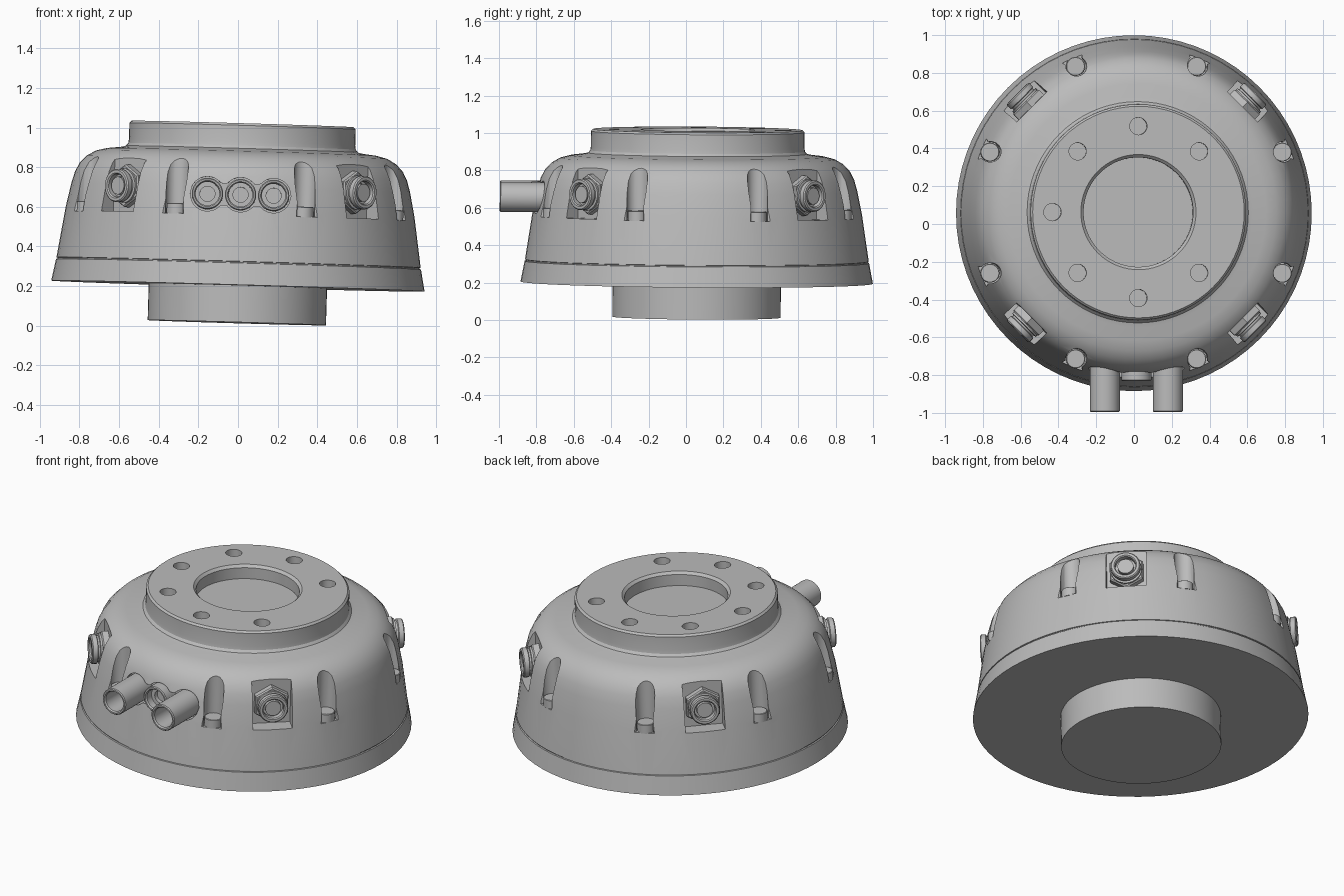
import bpy, bmesh, math
from mathutils import Matrix

if "Cube" in bpy.data.objects:
    bpy.data.objects.remove(bpy.data.objects["Cube"])

grey = bpy.data.materials.new("housing grey")
grey.use_nodes = True
grey.diffuse_color = (0.5, 0.5, 0.5, 1)
grey.node_tree.nodes["Principled BSDF"].inputs["Base Color"].default_value = (0.5, 0.5, 0.5, 1)

# The whole unit leans slightly on its axis
TILT = (Matrix.Translation((-0.006, 0.056, 0.0155))
        @ Matrix.Rotation(math.radians(1.68), 4, 'Y')
        @ Matrix.Rotation(math.radians(-0.4), 4, 'X'))
parts = []


def finish(bm, name, matrix=Matrix()):
    bmesh.ops.recalc_face_normals(bm, faces=bm.faces)
    bm.transform(matrix)
    mesh = bpy.data.meshes.new(name)
    bm.to_mesh(mesh)
    bm.free()
    obj = bpy.data.objects.new(name, mesh)
    bpy.context.collection.objects.link(obj)
    mesh.materials.append(grey)
    return obj


def lathe(name, profile, sides, matrix=Matrix()):
    """Turn a (radius, height) profile around the vertical axis."""
    bm = bmesh.new()
    vs = [bm.verts.new((r, 0, h)) for r, h in profile]
    es = [bm.edges.new(pair) for pair in zip(vs, vs[1:])]
    bmesh.ops.spin(bm, geom=vs + es, axis=(0, 0, 1), cent=(0, 0, 0),
                   angle=math.tau, steps=sides)
    bmesh.ops.remove_doubles(bm, verts=bm.verts, dist=1e-5)
    bmesh.ops.dissolve_limit(bm, angle_limit=0.001, verts=bm.verts, edges=bm.edges)
    return finish(bm, name, matrix)


def prism(name, outline, height, matrix=Matrix()):
    """Extrude a flat outline upwards."""
    bm = bmesh.new()
    face = bm.faces.new([bm.verts.new((x, y, 0)) for x, y in outline])
    top = bmesh.ops.extrude_face_region(bm, geom=[face])["geom"]
    moved = [v for v in top if isinstance(v, bmesh.types.BMVert)]
    bmesh.ops.translate(bm, verts=moved, vec=(0, 0, height))
    return finish(bm, name, matrix)


def rod(radius, length):
    return [(0, 0), (radius, 0), (radius, length), (0, length)]


def around(degrees, radius, height):
    """Upright placement at an angle around the axis."""
    return (Matrix.Rotation(math.radians(degrees), 4, 'Z')
            @ Matrix.Translation((radius, 0, height)))


OUTWARD = Matrix.Rotation(math.pi / 2, 4, 'Y')


def cut(target, cutter):
    mod = target.modifiers.new("cut", 'BOOLEAN')
    mod.object = cutter
    mod.operation = 'DIFFERENCE'
    mod.solver = 'EXACT'
    bpy.context.view_layer.objects.active = target
    bpy.ops.object.modifier_apply(modifier=mod.name)
    bpy.data.objects.remove(cutter)


# Domed housing with seam groove, mounting flange and central bore
housing = lathe("housing", [
    (0, 0.185), (0.942, 0.185), (0.921, 0.295), (0.914, 0.297), (0.914, 0.302),
    (0.919, 0.304), (0.88, 0.56), (0.855, 0.68), (0.838, 0.74), (0.815, 0.785),
    (0.78, 0.822), (0.735, 0.848), (0.68, 0.862), (0.61, 0.87), (0.586, 0.876),
    (0.574, 0.89), (0.571, 0.91), (0.571, 0.992), (0.56, 1.003), (0.305, 1.003),
    (0.29, 0.988), (0.29, 0.92), (0, 0.92)], 72)
parts.append(housing)
parts.append(lathe("base_boss", rod(0.45, 0.19), 64))

# Flange bolt holes, one position left blank
for i in range(1, 8):
    cut(housing, lathe("hole_cutter", rod(0.046, 0.2), 20, around(45 * i, 0.455, 0.94)))

# Flared screw pockets with their screws
nose = [(-0.055 * math.cos(a), 0.055 * math.sin(a))
        for a in [math.radians(-120 + 20 * k) for k in range(13)]]
flare = 0.0275 + 0.0476 + 0.2 * math.tan(math.radians(30))
pocket = nose + [(0.22, flare), (0.22, -flare)]
for i in range(8):
    angle = 22.5 + 45 * i
    cut(housing, prism("pocket_cutter", pocket, 0.5, around(angle, 0.84, 0.538)))
    parts.append(lathe(f"screw_{i + 1}", [(0, 0), (0.05, 0), (0.05, 0.05), (0.047, 0.053), (0, 0.053)],
                       24, around(angle, 0.838, 0.536)))

# Flat connector seats with a hex nut and an open threaded barrel
seat = [(0, -0.113), (0.3, -0.113), (0.3, 0.113), (0, 0.113)]
for i in range(4):
    angle = 45 + 90 * i
    cut(housing, prism("seat_cutter", seat, 0.5, around(angle, 0.79, 0.54)))
    place = around(angle, 0.785, 0.67) @ OUTWARD
    parts.append(lathe(f"connector_nut_{i + 1}", [
        (0, 0), (0.108, 0), (0.108, 0.04), (0.1, 0.047), (0, 0.047)], 6, place))
    parts.append(lathe(f"connector_barrel_{i + 1}", [
        (0, 0.04), (0.088, 0.04), (0.088, 0.058), (0.076, 0.06), (0.076, 0.07),
        (0.084, 0.074), (0.084, 0.1), (0.078, 0.106), (0.064, 0.106), (0.058, 0.1),
        (0.058, 0.07), (0, 0.07)], 28, place))
    parts.append(lathe(f"connector_core_{i + 1}", rod(0.045, 0.025), 20,
                       place @ Matrix.Translation((0, 0, 0.068))))

# Three-lobed recess at the front
PITCH, LOBE = 0.167, 0.087
front = around(-90, 0, 0.64) @ OUTWARD
steps = 60
xs = [(PITCH + LOBE) * (2 * k / steps - 1) for k in range(steps + 1)]


def lobe_height(x):
    near = min(abs(x - c) for c in (-PITCH, 0, PITCH))
    bulge = math.sqrt(max(LOBE ** 2 - near ** 2, 0))
    return max(bulge, 0.055) if abs(x) < PITCH else bulge


upper = [(lobe_height(x), x) for x in xs]
lower = [(-h, x) for h, x in reversed(upper[1:-1])]
cut(housing, prism("recess_cutter", upper + lower, 0.3,
                   front @ Matrix.Translation((0, 0, 0.795))))

# Hose stubs either side of a short plug socket
for name, offset, end in (("right_stub", -PITCH, 1.056), ("plug_socket", 0, 0.892),
                          ("left_stub", PITCH, 1.056)):
    place = front @ Matrix.Translation((0, offset, 0))
    parts.append(lathe(name, [
        (0, 0.78), (0.079, 0.78), (0.079, end - 0.005), (0.074, end), (0.066, end),
        (0.06, end - 0.008), (0.06, 0.84), (0.038, 0.84), (0.038, 0.815), (0, 0.815)],
        32, place))

# Lean everything together and smooth the rounded surfaces
bpy.ops.object.select_all(action='DESELECT')
for obj in parts:
    obj.data.transform(TILT)
    obj.select_set(True)
bpy.context.view_layer.objects.active = housing
bpy.ops.object.shade_smooth_by_angle(angle=math.radians(32))
